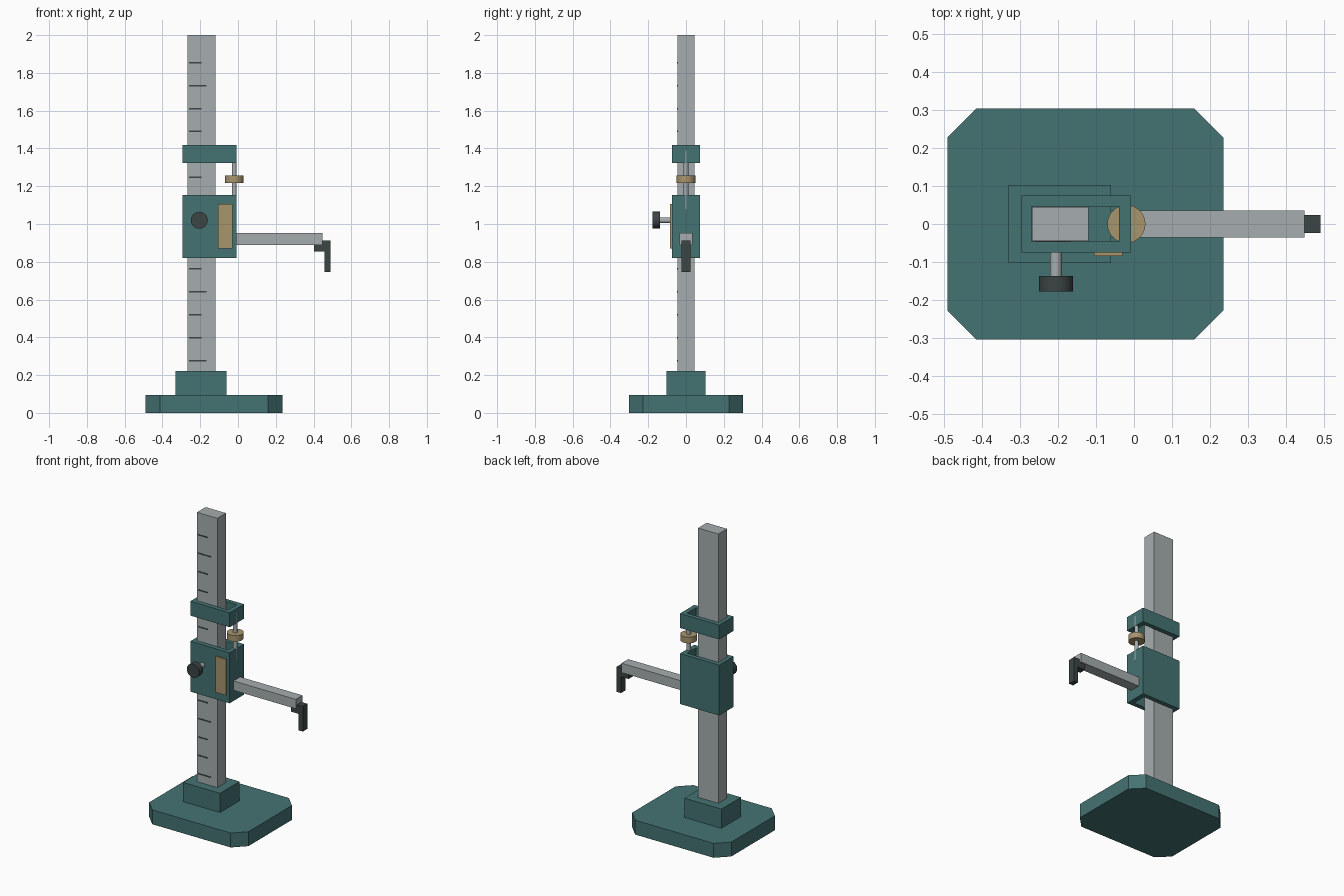
import bpy, bmesh
from math import radians, tau, cos, sin

cube = bpy.data.objects.get("Cube")
if cube:
    bpy.data.objects.remove(cube, do_unlink=True)


def material(name, r, g, b):
    m = bpy.data.materials.new(name)
    m.use_nodes = True
    m.diffuse_color = (r, g, b, 1)
    bsdf = m.node_tree.nodes["Principled BSDF"]
    bsdf.inputs["Base Color"].default_value = (r, g, b, 1)
    bsdf.inputs["Roughness"].default_value = 0.6
    return m


TEAL = material("teal paint", 0.06, 0.17, 0.17)
STEEL = material("grey steel", 0.38, 0.42, 0.43)
BRASS = material("brass", 0.39, 0.30, 0.155)
DARK = material("dark metal", 0.045, 0.058, 0.058)


def finish(name, bm, mat):
    bmesh.ops.recalc_face_normals(bm, faces=bm.faces)
    mesh = bpy.data.meshes.new(name)
    bm.to_mesh(mesh)
    bm.free()
    mesh.materials.append(mat)
    ob = bpy.data.objects.new(name, mesh)
    bpy.context.collection.objects.link(ob)
    return ob


def prism(name, outline, z0, z1, mat):
    """Extrude a plan outline from z0 to z1."""
    bm = bmesh.new()
    face = bm.faces.new([bm.verts.new((x, y, z0)) for x, y in outline])
    new = bmesh.ops.extrude_face_region(bm, geom=[face])["geom"]
    bmesh.ops.translate(bm, vec=(0, 0, z1 - z0),
                        verts=[v for v in new if isinstance(v, bmesh.types.BMVert)])
    return finish(name, bm, mat)


def rect(x0, x1, half):
    return [(x0, -half), (x1, -half), (x1, half), (x0, half)]


def box(name, x0, x1, half, z0, z1, mat, y=0):
    ob = prism(name, rect(x0, x1, half), z0, z1, mat)
    ob.location.y = y
    return ob


def sleeve(name, z0, z1):
    """Rectangular tube around the column, with a gap on its arm side."""
    bm = bmesh.new()
    loops = [[bm.verts.new((x, y, z)) for x, y in outline]
             for outline, z in ((rect(-0.295, -0.008, 0.075), z0), (rect(-0.295, -0.008, 0.075), z1),
                                (rect(-0.269, -0.04, 0.046), z1), (rect(-0.269, -0.04, 0.046), z0))]
    for a, b in zip(loops, loops[1:] + loops[:1]):
        for i in range(4):
            j = (i + 1) % 4
            bm.faces.new((a[i], a[j], b[j], b[i]))
    return finish(name, bm, TEAL)


def cylinder(name, radius, length, location, mat, along_y=False):
    n = 32
    ring = [(radius * cos(tau * i / n), radius * sin(tau * i / n)) for i in range(n)]
    ob = prism(name, ring, -length / 2, length / 2, mat)
    ob.location = location
    if along_y:
        ob.rotation_euler.x = radians(90)
    bpy.ops.object.select_all(action="DESELECT")
    bpy.context.view_layer.objects.active = ob
    ob.select_set(True)
    bpy.ops.object.shade_smooth_by_angle(angle=radians(40))
    return ob


# Base plate with cut corners, pedestal and column
left, right, half, cut = -0.49, 0.235, 0.303, 0.076
prism("base_plate", [(left + cut, -half), (right - cut, -half), (right, cut - half), (right, half - cut),
                     (right - cut, half), (left + cut, half), (left, half - cut), (left, cut - half)],
      0, 0.095, TEAL)
box("pedestal", -0.33, -0.06, 0.102, 0.095, 0.222, TEAL)
box("column", -0.268, -0.12, 0.045, 0.222, 2, STEEL)

# Scale marks, every third one longer
for i in range(14):
    z = 0.277 + i * 0.1213
    box(f"scale_mark_{i + 1}", -0.26, -0.166 if i % 3 == 0 else -0.193, 0.002,
        z - 0.004, z + 0.004, DARK, y=-0.045)

# Slider and the fine adjustment collar above it
sleeve("slider", 0.82, 1.153)
sleeve("adjustment_collar", 1.322, 1.417)
cylinder("adjustment_screw", 0.0125, 0.31, (-0.02, 0, 1.235), STEEL)
cylinder("adjustment_nut", 0.05, 0.04, (-0.02, 0, 1.238), BRASS)

# Reading plate and locking knob on the front of the slider
box("reading_plate", -0.105, -0.03, 0.005, 0.87, 1.107, BRASS, y=-0.079)
cylinder("lock_stem", 0.0155, 0.08, (-0.205, -0.108, 1.02), STEEL, along_y=True)
cylinder("lock_knob", 0.045, 0.04, (-0.205, -0.157, 1.02), DARK, along_y=True)

# Measuring arm and its scriber
box("measuring_arm", -0.02, 0.447, 0.035, 0.89, 0.952, STEEL)
box("scriber_holder", 0.403, 0.488, 0.023, 0.855, 0.912, DARK)
box("scriber_tip", 0.459, 0.49, 0.0235, 0.747, 0.9125, DARK)
